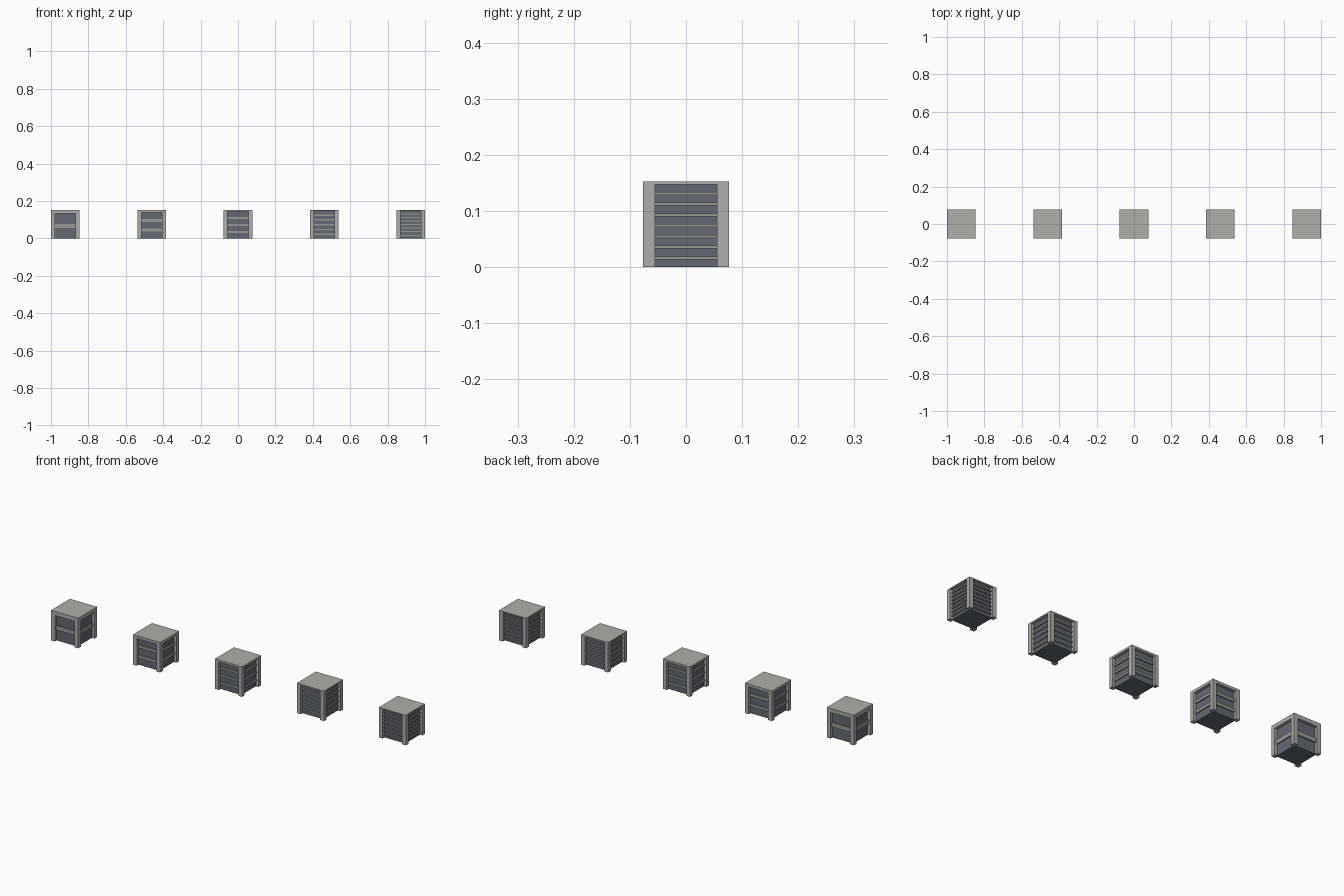
import bpy

if "Cube" in bpy.data.objects:
    bpy.data.objects.remove(bpy.data.objects["Cube"])

SIZE = 0.153      # outer edge of each block
POST = 0.0215     # corner post width
CORE = 0.062      # half width of the recessed dark core
BAND = 0.068      # half width of the floor bands


def material(name, rgb):
    m = bpy.data.materials.new(name)
    m.diffuse_color = (*rgb, 1)
    m.use_nodes = True
    m.node_tree.nodes["Principled BSDF"].inputs["Base Color"].default_value = m.diffuse_color
    return m


dark = material("dark_panel", (0.13, 0.14, 0.17))
light = material("light_frame", (0.42, 0.42, 0.40))
mid = material("mid_band", (0.32, 0.32, 0.31))


def box(name, x0, x1, y0, y1, z0, z1, mat):
    bpy.ops.mesh.primitive_cube_add(
        size=1, location=((x0 + x1) / 2, (y0 + y1) / 2, (z0 + z1) / 2))
    ob = bpy.context.object
    ob.name = name
    ob.scale = (x1 - x0, y1 - y0, z1 - z0)
    bpy.ops.object.transform_apply(location=False, rotation=False)
    ob.data.materials.append(mat)


def block(cx, floors):
    h = SIZE / 2
    pitch = SIZE / floors
    top = SIZE - 0.27 * pitch
    # recessed core
    box("core", cx - CORE, cx + CORE, -CORE, CORE, 0, top, dark)
    # roof slab flush with the posts
    box("roof_slab", cx - h, cx + h, -h, h, top, SIZE, light)
    # corner posts
    for sx in (-1, 1):
        for sy in (-1, 1):
            px, py = cx + sx * (h - POST / 2), sy * (h - POST / 2)
            box("corner_post", px - POST / 2, px + POST / 2,
                py - POST / 2, py + POST / 2, 0, top, light)
    # floor bands between the openings
    for i in range(1, floors):
        box("floor_band", cx - BAND, cx + BAND, -BAND, BAND,
            (i - 0.27) * pitch, (i + 0.02) * pitch, mid)


# row of five blocks with a rising number of floors
for k, floors in enumerate((2, 3, 4, 6, 8)):
    block((k - 2) * (2 - SIZE) / 4, floors)
